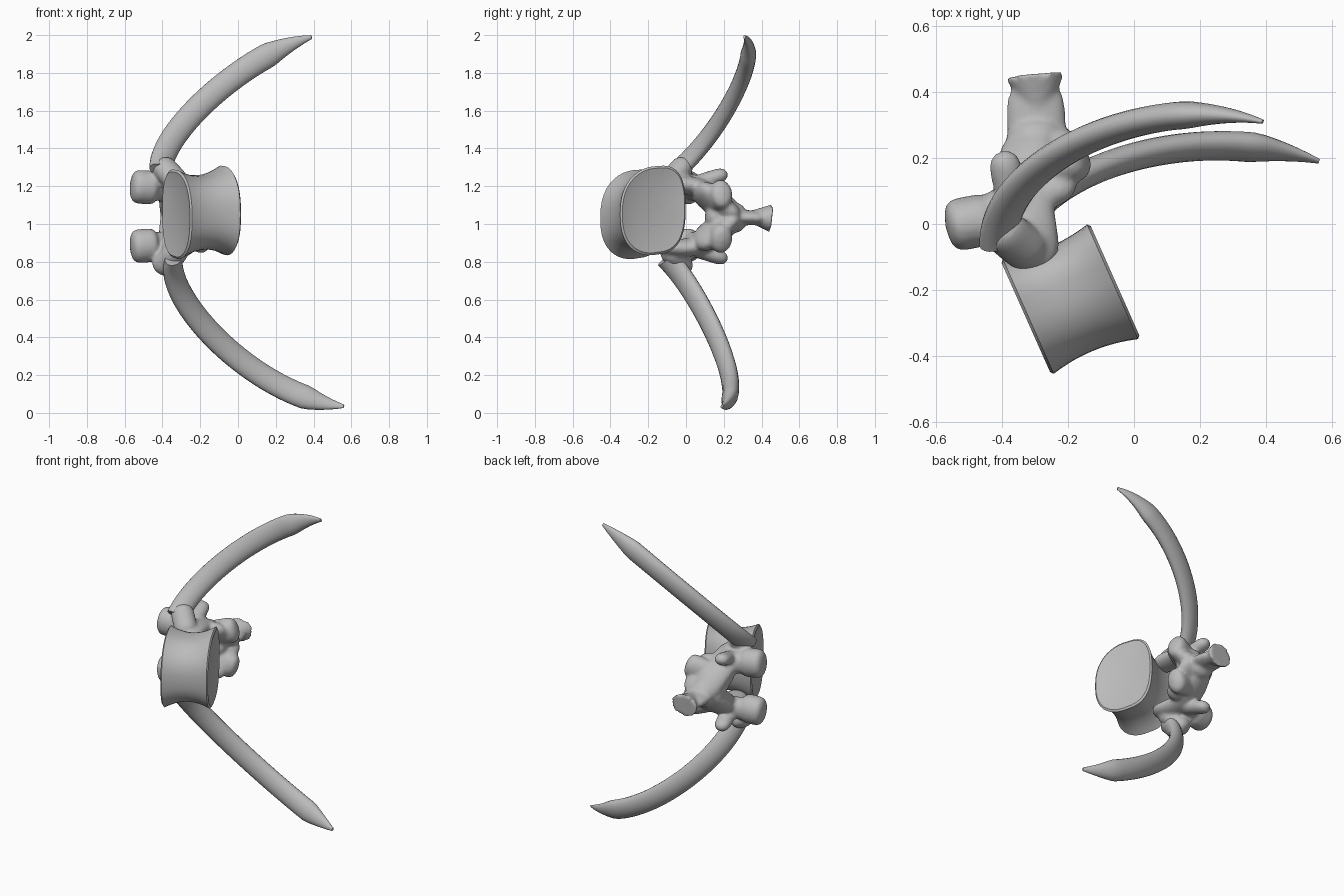
import bpy, bmesh, math
from mathutils import Vector

cube = bpy.data.objects.get("Cube")
if cube:
    bpy.data.objects.remove(cube)

bone = bpy.data.materials.new("bone_grey")
bone.use_nodes = True
bone.diffuse_color = (0.5, 0.5, 0.5, 1)
bone.node_tree.nodes["Principled BSDF"].inputs["Base Color"].default_value = bone.diffuse_color

UP = Vector((0, 0, 1))
AXIS = Vector((0.9, 0.4, 0)).normalized()     # along the spine
VENTRAL = AXIS.cross(UP)
MIDDLE = 1.04                                 # height of the mirror plane


def skin(bm, rings):
    """Bridge rings of points and cap both ends."""
    loops = [[bm.verts.new(point) for point in ring] for ring in rings]
    count = len(loops[0])
    for first, second in zip(loops, loops[1:]):
        for i in range(count):
            j = (i + 1) % count
            bm.faces.new((first[i], first[j], second[j], second[i]))
    bm.faces.new(loops[0][::-1])
    bm.faces.new(loops[-1])


def bezier(controls, t):
    """Point and direction on a curve of any degree."""
    points = [Vector(c) for c in controls]
    while len(points) > 2:
        points = [a.lerp(b, t) for a, b in zip(points, points[1:])]
    start, end = points
    return start.lerp(end, t), (end - start).normalized()


def blunt(t):
    """Nearly constant thickness with rounded ends."""
    return max(0.1, math.sqrt(1 - abs(2 * t - 1) ** 5))


def tube(bm, controls, wide, width, thickness, taper=blunt, steps=24, sides=20):
    """Sweep an oval along a curve, its long side turned towards wide."""
    rings = []
    for step in range(steps + 1):
        t = step / steps
        centre, direction = bezier(controls, t)
        across = (wide - direction * direction.dot(wide)).normalized()
        normal = direction.cross(across)
        ring = []
        for side in range(sides):
            angle = math.tau * side / sides
            offset = across * width * math.cos(angle) + normal * thickness * math.sin(angle)
            ring.append(centre + offset * taper(t))
        rings.append(ring)
    skin(bm, rings)


def finish(name, bm, angle=40):
    """Turn the bmesh into a smooth-shaded object."""
    bmesh.ops.recalc_face_normals(bm, faces=bm.faces)
    mesh = bpy.data.meshes.new(name)
    bm.to_mesh(mesh)
    bm.free()
    mesh.materials.append(bone)
    obj = bpy.data.objects.new(name, mesh)
    bpy.context.collection.objects.link(obj)
    bpy.ops.object.select_all(action='DESELECT')
    obj.select_set(True)
    bpy.context.view_layer.objects.active = obj
    bpy.ops.object.shade_smooth_by_angle(angle=math.radians(angle))
    return obj


def signed_power(value, power):
    return math.copysign(abs(value) ** power, value)


def body_ring(t, depth, height, sides=40):
    """Rounded outline of the drum, squarer and flatter towards the canal."""
    left_end = Vector((-0.32, -0.28, MIDDLE + 0.01))
    right_end = Vector((-0.065, -0.175, MIDDLE + 0.03))
    centre = left_end.lerp(right_end, (t + 1) / 2)
    ring = []
    for side in range(sides):
        angle = math.tau * side / sides
        cosine = math.cos(angle)
        forward = signed_power(cosine, 1 if cosine > 0 else 0.6) * 0.19 * depth
        upward = signed_power(math.sin(angle), 0.8) * 0.235 * height
        ring.append(centre + VENTRAL * forward + UP * (upward - forward / 10))
    return ring


# Vertebral body: waisted drum with softened rims and dished ends
bm = bmesh.new()
stations = [t / 8 for t in range(-8, 9)]
drum = [body_ring(t, 0.9 + t * t / 10, 0.83 + 0.17 * t * t) for t in stations]
rims = [body_ring(t, 0.95, 0.95) for t in (-1.06, 1.06)]
dishes = [body_ring(t, 0.6, 0.6) for t in (-0.95, 0.95)]
skin(bm, [dishes[0], rims[0], *drum, rims[1], dishes[1]])
finish("vertebral_body", bm, 35)

# Neural arch: mirrored halves and the spinous process, fused into one surface
bm = bmesh.new()
half_parts = {
    "pedicle": ([(-0.28, -0.15, 1.19), (-0.38, 0.1, 1.27), (-0.3, 0.3, 1)], AXIS, 0.09, 0.05),
    "lamina": ([(-0.3, 0.05, 1.2), (-0.28, 0.28, 1)], AXIS, 0.13, 0.06),
    "front_joint_neck": ([(-0.3, 0.1, 1.18), (-0.5, 0, 1.2)], UP, 0.07, 0.06),
    "front_joint_knob": ([(-0.42, 0.02, 1.19), (-0.57, -0.01, 1.2)], UP, 0.09, 0.08),
    "rear_joint": ([(-0.3, 0.15, 1.12), (-0.14, 0.2, 1.17)], UP, 0.08, 0.06),
    "small_knob": ([(-0.35, 0, 1.2), (-0.4, 0.22, 1.27)], AXIS, 0.05, 0.04),
    "buttress": ([(-0.3, -0.1, 1.2), (-0.42, 0, 1.33)], AXIS, 0.07, 0.06),
}
for controls, wide, width, thickness in half_parts.values():
    mirrored = [(x, y, 2 * MIDDLE - z) for x, y, z in controls]
    tube(bm, controls, wide, width, thickness)
    tube(bm, mirrored, wide, width, thickness)

# Spinous process: thick root, thin blade and a tip that flares in height
blade_side = Vector((1, 0.3, 0))
spine_parts = ((0.1, 0.32, 0.08, blunt), (0.1, 0.44, 0.04, blunt),
               (0.34, 0.45, 0.075, lambda t: 0.4 + 0.6 * t))
for front, back, thickness, taper in spine_parts:
    tube(bm, [(-0.29, front, MIDDLE), (-0.3, back, MIDDLE - 0.01)],
         blade_side, 0.09, thickness, taper)

arch = finish("neural_arch", bm)
fuse = arch.modifiers.new("fuse", 'REMESH')
fuse.mode = 'VOXEL'
fuse.voxel_size = 0.01
fuse.use_smooth_shade = True
soften = arch.modifiers.new("soften", 'SMOOTH')
soften.factor = 0.5
soften.iterations = 5


def side_process(name, controls, wide, tip_sharpness):
    """Long curved blade that narrows only near its tip."""
    bm = bmesh.new()
    tube(bm, controls, Vector(wide), 0.066, 0.042,
         lambda t: min(1, 0.15 + tip_sharpness * (1 - t)), steps=40)
    finish(name, bm)


side_process("upper_side_process",
             [(-0.41, -0.05, 1.28), (-0.41, 0.2, 1.5), (0.05, 0.4, 1.9), (0.39, 0.31, 1.99)],
             (-1, 0, 1), 4)
side_process("lower_side_process",
             [(-0.34, -0.1, 0.82), (-0.4, 0.1, 0.6), (0.1, 0.34, 0.08), (0.56, 0.19, 0.035)],
             (0.5, 0.3, 0.8), 6)
